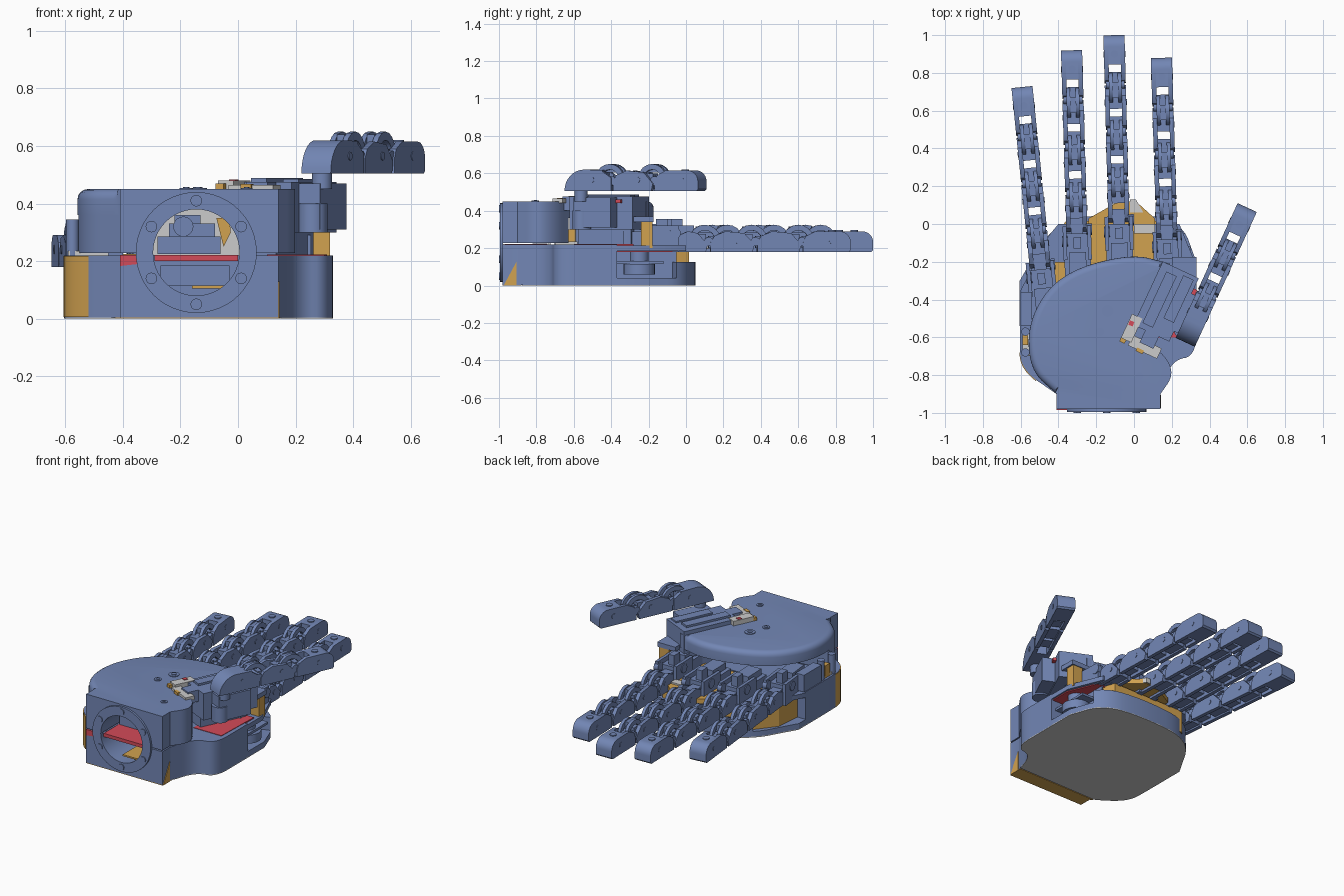
import bpy, bmesh, math
from mathutils import Matrix, Vector

cube = bpy.data.objects.get("Cube")
if cube:
    bpy.data.objects.remove(cube, do_unlink=True)


def material(name, rgb):
    m = bpy.data.materials.new(name)
    m.use_nodes = True
    m.diffuse_color = (*rgb, 1)
    m.node_tree.nodes["Principled BSDF"].inputs["Base Color"].default_value = (*rgb, 1)
    return m


BLUE = material("slate_blue", (0.17, 0.24, 0.46))
ORANGE = material("amber", (0.64, 0.36, 0.08))
RED = material("red", (0.65, 0.07, 0.10))
GREY = material("light_grey", (0.6, 0.6, 0.6))
made = []


def prism(bm, pts, a, b, axis="z"):
    """Extrude a 2D profile from a to b along an axis."""
    def put(p, h):
        return {"x": (h, p[0], p[1]), "y": (p[0], h, p[1]), "z": (p[0], p[1], h)}[axis]
    low = [bm.verts.new(put(p, a)) for p in pts]
    high = [bm.verts.new(put(p, b)) for p in pts]
    faces = [bm.faces.new(low), bm.faces.new(high)]
    for i in range(len(pts)):
        j = (i + 1) % len(pts)
        faces.append(bm.faces.new((low[i], low[j], high[j], high[i])))
    bmesh.ops.recalc_face_normals(bm, faces=faces)


def box(bm, x0, x1, y0, y1, z0, z1):
    prism(bm, [(x0, y0), (x1, y0), (x1, y1), (x0, y1)], z0, z1)


def arc(cx, cy, r, a0, a1, n=8):
    return [(cx + r * math.cos(math.radians(a0 + (a1 - a0) * i / n)),
             cy + r * math.sin(math.radians(a0 + (a1 - a0) * i / n))) for i in range(n + 1)]


def cyl(bm, cx, cy, r, a, b, axis="z", n=20):
    prism(bm, arc(cx, cy, r, 0, 360, n)[:-1], a, b, axis)


def smooth(pts, rounds=3):
    """Corner-cut an open chain, keeping its ends."""
    for _ in range(rounds):
        out = [pts[0]]
        for p, q in zip(pts, pts[1:]):
            p, q = Vector(p), Vector(q)
            out += [tuple(p.lerp(q, 0.25)), tuple(p.lerp(q, 0.75))]
        pts = out + [pts[-1]]
    return pts


def finish(bm, name, mat, place=None):
    mesh = bpy.data.meshes.new(name)
    bm.to_mesh(mesh)
    bm.free()
    mesh.materials.append(mat)
    obj = bpy.data.objects.new(name, mesh)
    bpy.context.collection.objects.link(obj)
    if place:
        obj.matrix_world = place
    made.append(obj)
    return obj


def solid(name, mat, shape, *args, place=None, **kw):
    bm = bmesh.new()
    shape(bm, *args, **kw)
    return finish(bm, name, mat, place)


def bore(obj, r=0.15):
    """Cut the round wrist opening."""
    cutter = solid("wrist_cutter", BLUE, cyl, -0.145, 0.23, r, -1.1, -0.72, axis="y", n=48)
    mod = obj.modifiers.new("bore", "BOOLEAN")
    mod.operation, mod.object, mod.solver = "DIFFERENCE", cutter, "EXACT"
    bpy.context.view_layer.update()
    mesh = bpy.data.meshes.new_from_object(obj.evaluated_get(bpy.context.evaluated_depsgraph_get()))
    obj.modifiers.clear()
    obj.data = mesh
    made.remove(cutter)
    bpy.data.objects.remove(cutter, do_unlink=True)


# lower palm: base, wall, middle deck
wrist = [(-0.41, -0.98), (0.14, -0.98)]
right_low = smooth([(0.14, -0.9), (0.2, -0.72), (0.33, -0.7), (0.33, -0.45), (0.33, -0.37)])
left_low = smooth([(-0.605, -0.37), (-0.605, -0.6), (-0.6, -0.77), (-0.41, -0.9)])
front_low = smooth([(0.33, -0.2), (0.25, 0.02), (-0.05, 0.06), (-0.42, 0.02), (-0.605, -0.3)])
bore(solid("lower_wrist_shell", BLUE, prism, wrist + right_low + left_low, 0.03, 0.22))
solid("palm_base", BLUE, prism, wrist + right_low + front_low + left_low, 0.004, 0.04)
front_rim = [p for p in front_low if p[1] > -0.06]
solid("front_rim", BLUE, prism, front_rim + [(-0.36, -0.09), (0.15, -0.09)], 0.03, 0.125)
solid("palm_underside", GREY, prism, right_low[4:] + front_low + left_low[:-4], 0.0, 0.006)
solid("wrist_underside", ORANGE, prism, wrist + right_low[:4] + left_low[-4:], 0.0, 0.006)
solid("inner_core", ORANGE, prism, [(-0.55, -0.4), (0.2, -0.4), (0.2, -0.1), (0.16, 0.015), (-0.36, 0.015), (-0.53, -0.2)], 0.04, 0.185)
solid("core_side_panel", BLUE, box, 0.2, 0.207, -0.39, -0.05, 0.04, 0.18)
solid("middle_deck", BLUE, prism, [(-0.605, -0.4), (0.33, -0.4), (0.33, -0.22), (0.24, 0.0), (-0.4, 0.0), (-0.45, -0.06), (-0.605, -0.36)], 0.185, 0.215)
solid("deck_lining", RED, prism, [(0.1, -0.37), (0.32, -0.37), (0.32, -0.24), (0.24, -0.05), (0.1, -0.05)], 0.179, 0.187)
solid("deck_liner", RED, prism, [(0.1, -0.6), (0.3, -0.6), (0.31, -0.28), (0.1, -0.28)], 0.21, 0.223)
solid("knuckle_plate", ORANGE, prism, [(-0.43, -0.35), (0.11, -0.35), (0.11, 0.03), (0.01, 0.12), (-0.08, 0.12), (-0.24, 0.03), (-0.24, -0.2), (-0.43, -0.2)], 0.195, 0.225)
solid("knuckle_tip", GREY, prism, [(-0.02, 0.06), (0.05, 0.06), (0.01, 0.13), (-0.02, 0.13)], 0.198, 0.23)
solid("deck_pad", GREY, box, 0.0, 0.11, -0.05, 0.0, 0.2, 0.235)
solid("deck_post", ORANGE, box, 0.25, 0.32, -0.24, -0.18, 0.2, 0.34)
solid("deck_post_cap", BLUE, box, 0.2, 0.33, -0.28, -0.175, 0.34, 0.37)
bm = bmesh.new()
cyl(bm, 0.24, -0.25, 0.085, 0.06, 0.115)
cyl(bm, 0.24, -0.25, 0.05, 0.1, 0.18)
box(bm, 0.2, 0.3, -0.37, -0.12, 0.115, 0.13)
finish(bm, "base_pulley", BLUE)

# upper cover with a rounded outer edge
right_up = smooth([(0.14, -0.9), (0.21, -0.8), (0.17, -0.7), (0.06, -0.62)])
outer_up = smooth([(0.19, -0.21), (-0.02, -0.155), (-0.39, -0.26), (-0.56, -0.5), (-0.555, -0.77), (-0.41, -0.9)])
bm = bmesh.new()
prism(bm, wrist + right_up + outer_up, 0.36, 0.45)
edges = [e for e in bm.edges if all(v.co.z > 0.44 and (v.co.x < -0.42 or v.co.y > -0.5) for v in e.verts)
         and not any(v.co.x > 0.15 for v in e.verts)]
bmesh.ops.bevel(bm, geom=edges, offset=0.035, segments=4, profile=0.5, affect="EDGES")
bore(finish(bm, "upper_cover", BLUE))
back_wall = [p for p in outer_up if p[1] < -0.66]
bore(solid("upper_wrist_shell", BLUE, prism, wrist + right_up[:-3] + back_wall, 0.228, 0.365))
bm = bmesh.new()
for x, y, r in [(-0.14, -0.46, 0.032), (-0.18, -0.57, 0.023), (0.03, -0.805, 0.02)]:
    cyl(bm, x, y, r, 0.44, 0.454)
    cyl(bm, x, y, r * 0.5, 0.44, 0.458, n=6)
finish(bm, "cover_screws", BLUE)

# wrist flange ring and screws
flange = solid("wrist_flange", BLUE, cyl, -0.145, 0.23, 0.21, -0.994, -0.978, axis="y", n=48)
bore(flange)
bm = bmesh.new()
for x, z in arc(-0.145, 0.23, 0.18, 30, 330, 5):
    cyl(bm, x, z, 0.02, -1.0, -0.985, "y")
finish(bm, "flange_screws", BLUE)

# parts seen through the wrist opening
solid("inner_backing", GREY, box, -0.3, 0.01, -0.735, -0.725, 0.22, 0.38)
solid("inner_deck", RED, box, -0.29, 0.0, -0.97, -0.74, 0.2, 0.222)
solid("inner_floor", ORANGE, box, -0.16, -0.02, -0.96, -0.74, 0.105, 0.115)
solid("inner_brace", ORANGE, prism, [(-0.05, 0.25), (-0.025, 0.3), (-0.03, 0.35), (-0.075, 0.35)], -0.9, -0.73, "y")
bm = bmesh.new()
box(bm, -0.28, -0.06, -0.82, -0.74, 0.225, 0.285)
box(bm, -0.24, -0.08, -0.8, -0.74, 0.285, 0.33)
box(bm, -0.22, -0.13, -0.78, -0.74, 0.33, 0.36)
cyl(bm, -0.19, 0.32, 0.035, -0.83, -0.74, "y")
box(bm, -0.27, -0.03, -0.82, -0.74, 0.115, 0.185)
finish(bm, "inner_motors", BLUE)
solid("wrist_stripe", RED, prism, [(-0.41, 0.183), (-0.3, 0.195), (-0.3, 0.222), (-0.41, 0.222)], -0.984, -0.976, "y")
solid("wrist_corner_patch", ORANGE, prism, [(-0.975, 0.0), (-0.905, 0.0), (-0.905, 0.13)], 0.138, 0.144, "x")
chamfer = [p for p in left_low if p[0] > -0.603 and p[0] < -0.515]
solid("left_side_panel", ORANGE, prism, [(x - 0.003, y - 0.004) for x, y in chamfer] + [(-0.52, -0.8)], 0.005, 0.217)

# left side bracket
bm = bmesh.new()
box(bm, -0.6, -0.54, -0.54, -0.36, 0.22, 0.33)
for y in (-0.57, -0.68):
    cyl(bm, -0.575, y, 0.022, 0.215, 0.345)
finish(bm, "side_bracket", BLUE)
solid("side_bracket_tab", ORANGE, box, -0.59, -0.56, -0.64, -0.59, 0.215, 0.3)
solid("side_bracket_plate", GREY, box, -0.59, -0.45, -0.7, -0.58, 0.21, 0.235)

# fingers: two side rails per segment, open windows, arched joint links
W, WI, H = 0.056, 0.032, 0.11


def rails(bm, profile):
    for s in (-1, 1):
        prism(bm, profile, s * WI, s * W, "x")


def finger(name, x, y, z, angle, length, thumb=False):
    place = Matrix.Translation((x, y, z)) @ Matrix.Rotation(math.radians(angle), 4, "Z")
    joints = [length - t for t in (0.26, 0.51, 0.76)]
    # fingertip
    bm = bmesh.new()
    j, L = joints[0], length
    tip = [(L - 0.2, 0), (L - 0.01, 0), (L, 0.01)] + arc(L - 0.06, H - 0.06, 0.06, 0, 90)
    rails(bm, [(j + 0.005, 0)] + tip + [(j + 0.07, H), (j + 0.02, 0.085), (j + 0.005, 0.05)])
    prism(bm, [(L - 0.155, 0)] + tip[1:] + [(L - 0.155, H)], -WI, WI, "x")
    box(bm, -WI, WI, j, j + 0.065, 0.02, 0.085)
    cyl(bm, 0, L - 0.1, 0.02, 0.09, 0.116)
    cyl(bm, L - 0.1, 0.06, 0.016, -0.058, 0.058, "x")
    finish(bm, name + "_tip", BLUE, place)
    # inner segments
    ends = joints[:2] if thumb else joints
    for k, end in enumerate(ends):
        start = joints[k + 1] if k + 1 < len(ends) else (0 if thumb else max(end - 0.24, 0))
        bm = bmesh.new()
        if thumb and k == 1:
            nose = arc(0.13, 0, 0.115, 180, 90)
            prism(bm, nose + [(end - 0.05, 0.112), (end - 0.05, 0)], -W, W, "x")
            rails(bm, [(end - 0.06, 0), (end, 0), (end, 0.07), (end - 0.06, H)])
        else:
            rails(bm, [(start + 0.01, 0), (end - 0.015, 0), (end - 0.005, 0.04), (end - 0.06, 0.1),
                       (start + 0.09, H), (start + 0.03, 0.085), (start + 0.01, 0.05)])
            box(bm, -WI, WI, end - 0.13, end - 0.015, 0.01, 0.095)
            box(bm, -WI, WI, start, start + 0.08, 0.02, 0.085)
        cyl(bm, (start + end) / 2 + 0.03, 0.06, 0.015, -0.059, 0.059, "x")
        finish(bm, f"{name}_segment_{k + 1}", BLUE, place)
        # joint link
        bm = bmesh.new()
        for s in (-1, 1):
            prism(bm, arc(end - 0.02, 0.06, 0.085, 10, 170) + arc(end - 0.02, 0.06, 0.055, 170, 10),
                  s * 0.014, s * 0.034, "x")
        box(bm, -0.014, 0.014, end - 0.07, end + 0.01, 0.1, 0.135)
        cyl(bm, end, 0.055, 0.024, -0.05, 0.05, "x")
        finish(bm, f"{name}_link_{k + 1}", BLUE, place)
    if thumb:
        return
    # knuckle motor mount
    bm = bmesh.new()
    box(bm, -0.07, 0.07, -0.26, 0.0, 0.01, 0.11)
    box(bm, -0.045, 0.045, -0.24, -0.1, 0.11, 0.15)
    box(bm, -0.02, 0.02, -0.08, -0.02, 0.11, 0.175)
    for s in (-1, 1):
        box(bm, s * 0.055, s * 0.075, -0.14, 0.04, 0.0, 0.14)
        cyl(bm, -0.01 + s * 0.03, 0.1, 0.03, s * 0.05, s * 0.08, "x")
    finish(bm, name + "_mount", BLUE, place)


finger("little_finger", -0.495, -0.24, 0.18, 5.8, 0.97)
finger("ring_finger", -0.302, -0.05, 0.18, 1.7, 0.97)
finger("middle_finger", -0.08, 0.0, 0.18, 1.5, 1.0)
finger("index_finger", 0.175, -0.08, 0.18, 1.8, 0.96)
finger("thumb", 0.265, -0.64, 0.505, -24.7, 0.80, thumb=True)

# thumb motor, mount and shaft
turn = Matrix.Translation((0.15, -0.44, 0)) @ Matrix.Rotation(math.radians(-25), 4, "Z")
bm = bmesh.new()
box(bm, -0.1, 0.11, -0.15, 0.22, 0.3, 0.475)
box(bm, -0.06, 0.0, -0.12, 0.18, 0.47, 0.488)
box(bm, 0.03, 0.09, -0.05, 0.2, 0.47, 0.485)
box(bm, -0.03, 0.05, -0.22, -0.14, 0.4, 0.475)
box(bm, 0.1, 0.19, -0.09, 0.13, 0.31, 0.47)
cyl(bm, 0.15, -0.06, 0.05, 0.3, 0.4)
cyl(bm, 0.18, -0.05, 0.035, 0.45, 0.51)
box(bm, -0.08, 0.04, -0.13, 0.18, 0.22, 0.3)
finish(bm, "thumb_motor", BLUE, turn)
bm = bmesh.new()
box(bm, -0.13, -0.07, -0.24, -0.1, 0.44, 0.48)
box(bm, -0.08, 0.09, -0.26, -0.2, 0.44, 0.465)
finish(bm, "thumb_motor_clip", GREY, turn)
solid("thumb_motor_plug", RED, box, -0.125, -0.1, -0.16, -0.135, 0.47, 0.484, place=turn)
bm = bmesh.new()
box(bm, -0.13, -0.1, -0.26, -0.235, 0.44, 0.47)
box(bm, -0.03, 0.01, -0.27, -0.25, 0.44, 0.468)
finish(bm, "thumb_motor_wires", ORANGE, turn)
solid("thumb_motor_tab", RED, box, 0.1, 0.13, 0.12, 0.16, 0.44, 0.46, place=turn)

# smooth curved sides, keep edges crisp
for obj in made:
    obj.select_set(True)
bpy.context.view_layer.objects.active = made[0]
bpy.ops.object.shade_smooth_by_angle(angle=math.radians(30))
